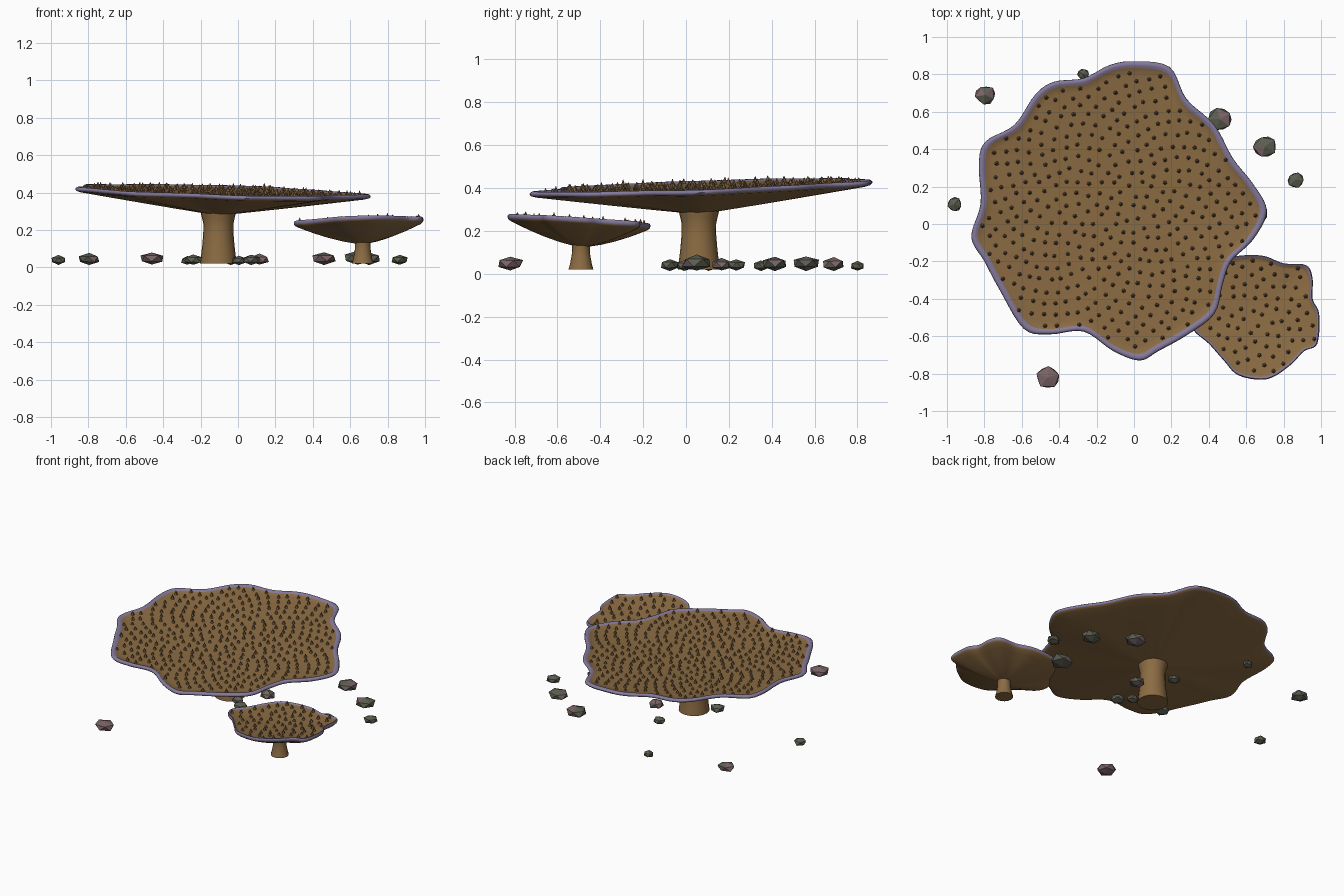
import bpy, bmesh, math, random
from mathutils import Vector, Matrix

if "Cube" in bpy.data.objects:
    bpy.data.objects.remove(bpy.data.objects["Cube"])

random.seed(4)


def material(name, rgb):
    m = bpy.data.materials.new(name)
    m.diffuse_color = (*rgb, 1)
    m.use_nodes = True
    m.node_tree.nodes["Principled BSDF"].inputs["Base Color"].default_value = m.diffuse_color
    return m


BROWN = material("coral brown", (0.262, 0.150, 0.056))
POLYP = material("polyp dark brown", (0.190, 0.112, 0.048))
LILAC = material("rim lilac", (0.235, 0.195, 0.330))
GREEN = material("rubble grey green", (0.105, 0.112, 0.080))
MAUVE = material("rubble mauve", (0.195, 0.127, 0.135))


def finish(bm, name, mats, smooth=None):
    bmesh.ops.recalc_face_normals(bm, faces=bm.faces)
    me = bpy.data.meshes.new(name)
    bm.to_mesh(me)
    bm.free()
    for m in mats:
        me.materials.append(m)
    ob = bpy.data.objects.new(name, me)
    bpy.context.collection.objects.link(ob)
    if smooth:
        bpy.ops.object.select_all(action='DESELECT')
        ob.select_set(True)
        bpy.context.view_layer.objects.active = ob
        bpy.ops.object.shade_smooth_by_angle(angle=math.radians(smooth))
    return ob


def smooth_loop(pts, n=5):
    """Closed Catmull-Rom curve through the outline points."""
    out, c = [], len(pts)
    for i in range(c):
        p0, p1, p2, p3 = (Vector(pts[(i + k) % c]) for k in (-1, 0, 1, 2))
        for j in range(n):
            t = j / n
            out.append(0.5 * (2 * p1 + (p2 - p0) * t
                              + (2 * p0 - 5 * p1 + 4 * p2 - p3) * t * t
                              + (3 * p1 - p0 - 3 * p2 + p3) * t ** 3))
    return out


def radius_at(loop, centre, ang):
    """Distance from the centre to the outline in one direction."""
    d = Vector((math.cos(ang), math.sin(ang)))
    best = 0
    for i, a in enumerate(loop):
        a, b = a - centre, loop[(i + 1) % len(loop)] - centre
        e = b - a
        den = d.x * e.y - d.y * e.x
        if abs(den) < 1e-9:
            continue
        t = (a.x * e.y - a.y * e.x) / den
        u = (a.x * d.y - a.y * d.x) / den
        if t > 0 and -1e-6 <= u <= 1 + 1e-6:
            best = max(best, t)
    return best


def plate(name, pts, centre, height, tilt, dish, drop, power):
    centre = Vector(centre)
    loop = smooth_loop(pts)
    top = lambda s: -dish * (1 - s * s) - 0.004
    under = lambda s: -0.022 - drop * (1 - s ** power)

    def level(x, y):
        return height + tilt[0] * x + tilt[1] * y

    # profile rings from top centre, over the rolled rim, to bottom centre
    prof = [(s, top(s)) for s in (0.25, 0.5, 0.75, 0.9, 0.955)]
    prof += [(0.968, 0.001), (0.985, 0.002), (0.997, -0.004), (1, -0.011), (0.99, -0.02)]
    rim = range(4, 9)
    prof += [(s, under(s)) for s in (0.96, 0.85, 0.7, 0.5, 0.3, 0.12)]
    bm = bmesh.new()
    rings = []
    for s, dz in prof:
        ring = []
        for p in loop:
            q = centre + (p - centre) * s
            ring.append(bm.verts.new((q.x, q.y, level(*q) + dz)))
        rings.append(ring)
    n = len(loop)
    for k in range(len(rings) - 1):
        for i in range(n):
            j = (i + 1) % n
            f = bm.faces.new((rings[k][i], rings[k][j], rings[k + 1][j], rings[k + 1][i]))
            f.material_index = 1 if k in rim else 0
    for ring, dz in ((rings[0], top(0)), (rings[-1], under(0))):
        c = bm.verts.new((centre.x, centre.y, level(*centre) + dz))
        for i in range(n):
            bm.faces.new((ring[i], ring[(i + 1) % n], c))
    finish(bm, name, [BROWN, LILAC], 60)

    # small pointed polyps in a sunflower pattern on the top face
    bm = bmesh.new()
    for k in range(1200):
        r, a = 0.035 * math.sqrt(k + 0.5), k * 2.39996
        s = r / radius_at(loop, centre, a)
        if s > 0.945:
            continue
        x = centre.x + r * math.cos(a) + random.uniform(-0.008, 0.008)
        y = centre.y + r * math.sin(a) + random.uniform(-0.008, 0.008)
        h = random.uniform(0.022, 0.034)
        m = (Matrix.Translation((x, y, level(x, y) + top(s) + h / 2 - 0.004))
             @ Matrix.Rotation(random.uniform(0, 6), 4, 'Z'))
        bmesh.ops.create_cone(bm, cap_ends=False, segments=5, radius1=0.0135,
                              radius2=0.001, depth=h, matrix=m)
    finish(bm, name + "_polyps", [POLYP])


def stem(name, x, y, prof, n=20):
    """Lathed stem from (radius, z) pairs."""
    bm = bmesh.new()
    rings = [[bm.verts.new((x + r * math.cos(i * math.tau / n), y + r * math.sin(i * math.tau / n), z))
              for i in range(n)] for r, z in prof]
    for a, b in zip(rings, rings[1:]):
        for i in range(n):
            j = (i + 1) % n
            bm.faces.new((a[i], a[j], b[j], b[i]))
    bm.faces.new(rings[0])
    bm.faces.new(rings[-1])
    finish(bm, name, [BROWN], 50)


# large table plate and its stem
plate("large_plate",
      [(0, .87), (.19, .84), (.28, .67), (.43, .53), (.53, .35), (.64, .21), (.71, .07),
       (.64, -.08), (.52, -.2), (.475, -.32), (.43, -.48), (.29, -.59), (.13, -.68),
       (.03, -.73), (-.11, -.68), (-.27, -.575), (-.45, -.59), (-.59, -.56), (-.72, -.35),
       (-.80, -.2), (-.87, -.07), (-.82, .11), (-.83, .32), (-.795, .44), (-.64, .53),
       (-.53, .69), (-.43, .76), (-.27, .78), (-.13, .85)],
      (-.105, .06), .407, (-.028, .034), .03, .112, 1.05)
stem("large_stem", -.105, .06,
     [(.098, .02), (.093, .06), (.086, .12), (.081, .18), (.08, .23), (.086, .26), (.096, .30)])

# small plate and its stem (heights are relative to the tilted plane at the origin)
plate("small_plate",
      [(.56, -.17), (.69, -.17), (.8, -.21), (.92, -.22), (.955, -.29), (.955, -.4),
       (.99, -.48), (.98, -.64), (.91, -.68), (.83, -.76), (.71, -.83), (.56, -.81),
       (.48, -.73), (.4, -.64), (.32, -.57), (.30, -.49), (.36, -.40), (.41, -.29), (.47, -.2)],
      (.665, -.49), .205, (.025, -.065), .025, .106, 1.5)
stem("small_stem", .667, -.49,
     [(.058, .02), (.05, .05), (.043, .09), (.041, .12), (.045, .15)], 16)

# loose rubble: x, y, radius; share of mauve faces varies per stone
rubble = [(-.795, .69, .06), (-.27, .80, .035), (.46, .56, .072), (.70, .415, .068),
          (.865, .235, .049), (-.96, .105, .044), (-.46, -.82, .068), (.64, .05, .08),
          (.115, .165, .055), (-.04, .35, .042), (-.24, -.005, .05), (.07, -.075, .05),
          (.005, -.01, .04)]
mauve_share = [.4, 0, .6, .25, 0, 0, .9, .1, .6, .1, .1, .5, .1]
for i, ((x, y, r), share) in enumerate(zip(rubble, mauve_share)):
    bm = bmesh.new()
    bmesh.ops.create_icosphere(bm, subdivisions=1, radius=1)
    turn = Matrix.Rotation(random.uniform(0, 6), 3, 'Z')
    hz = 0.012 + 0.33 * r
    for v in bm.verts:
        p = turn @ v.co * random.uniform(0.9, 1.1)
        v.co = (x + p.x * r, y + p.y * r * 0.92, 0.013 + hz + max(-1, p.z) * hz)
    for f in bm.faces:
        f.material_index = int(random.random() < share)
    finish(bm, f"rubble_{i + 1}", [GREEN, MAUVE])
